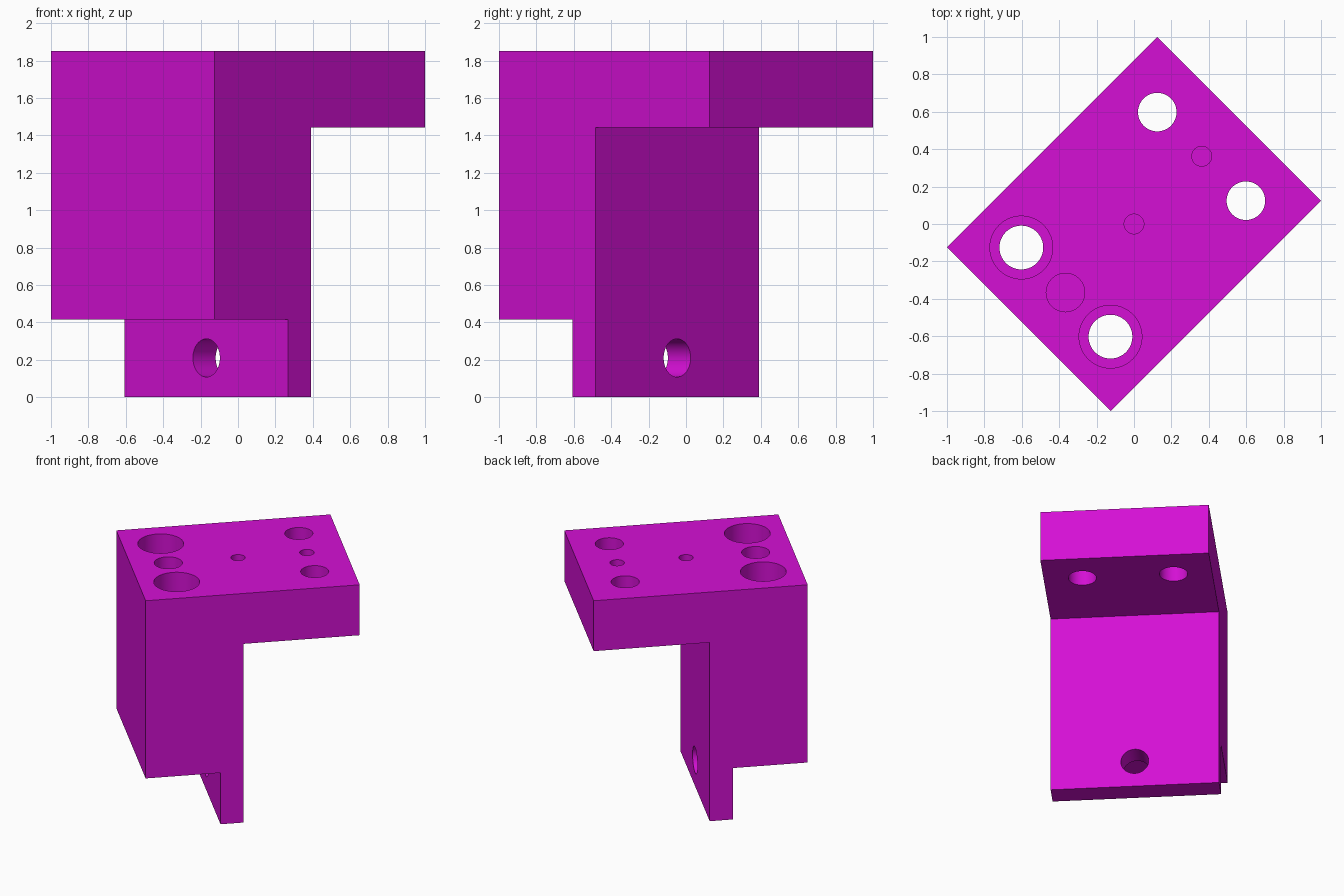
import bpy, bmesh, math

cube = bpy.data.objects.get("Cube")
if cube:
    bpy.data.objects.remove(cube, do_unlink=True)

TOP, PLATE_Z, STEP_Z = 1.85, 1.443, 0.415       # heights of top, plate underside, block underside
HALF_L, HALF_W = 0.7955, 0.6187                 # half length and half width of the plate
TAB_FRONT, TAB_BACK = -0.239, -0.067            # thin tab below the block
TURN = math.radians(45)

purple = bpy.data.materials.new("magenta purple")
purple.use_nodes = True
colour = (0.66, 0.005, 0.66, 1)
purple.diffuse_color = colour
purple.node_tree.nodes["Principled BSDF"].inputs["Base Color"].default_value = colour

# Stepped side profile extruded across the width
profile = [(-HALF_L, STEP_Z), (TAB_FRONT, STEP_Z), (TAB_FRONT, 0), (TAB_BACK, 0),
           (TAB_BACK, PLATE_Z), (HALF_L, PLATE_Z), (HALF_L, TOP), (-HALF_L, TOP)]
bm = bmesh.new()
face = bm.faces.new([bm.verts.new((x, -HALF_W, z)) for x, z in profile])
ext = bmesh.ops.extrude_face_region(bm, geom=[face])
bmesh.ops.translate(bm, vec=(0, 2 * HALF_W, 0),
                    verts=[g for g in ext["geom"] if isinstance(g, bmesh.types.BMVert)])
bmesh.ops.recalc_face_normals(bm, faces=bm.faces)
mesh = bpy.data.meshes.new("mounting_bracket")
bm.to_mesh(mesh)
bm.free()
mesh.materials.append(purple)
bracket = bpy.data.objects.new("mounting_bracket", mesh)
bpy.context.collection.objects.link(bracket)
bpy.ops.object.select_all(action="DESELECT")


def drill(center, radius, depth, rotation=(0, 0, 0)):
    """Cut a round hole centred on a point, then discard the cutter."""
    bpy.ops.mesh.primitive_cylinder_add(vertices=64, radius=radius, depth=depth,
                                        location=center, rotation=rotation)
    cutter = bpy.context.object
    cutter.name = "hole_cutter"
    cutter.hide_render = True
    cutter.data.materials.append(purple)
    mod = bracket.modifiers.new("hole", "BOOLEAN")
    mod.operation, mod.solver, mod.object = "DIFFERENCE", "EXACT", cutter
    bpy.context.view_layer.objects.active = bracket
    bpy.ops.object.modifier_apply(modifier=mod.name)
    bpy.data.objects.remove(cutter, do_unlink=True)


def drill_top(x, y, radius, depth):
    """Hole of the given depth, going down from the top face."""
    drill((x, y, TOP + 0.05 - depth / 2), radius, depth + 0.1)


for side in (-1, 1):
    drill_top(0.511, side * 0.335, 0.103, 0.6)       # through holes in the plate
    drill_top(-0.515, side * 0.337, 0.117, 1.7)      # long through holes in the block
    drill_top(-0.515, side * 0.337, 0.168, 0.41)     # their counterbores
drill_top(-0.518, 0, 0.103, 0.41)                    # blind holes on the centre line
drill_top(0, 0, 0.053, 0.25)
drill_top(0.512, 0, 0.053, 0.25)
drill((-0.153, 0, 0.21), 0.102, 0.4, (0, math.pi / 2, 0))   # cross hole in the tab

# Turn the bracket and shade the hole walls smooth
bracket.rotation_euler.z = TURN
bpy.ops.object.select_all(action="DESELECT")
bracket.select_set(True)
bpy.context.view_layer.objects.active = bracket
bpy.ops.object.shade_smooth_by_angle(angle=math.radians(30))
